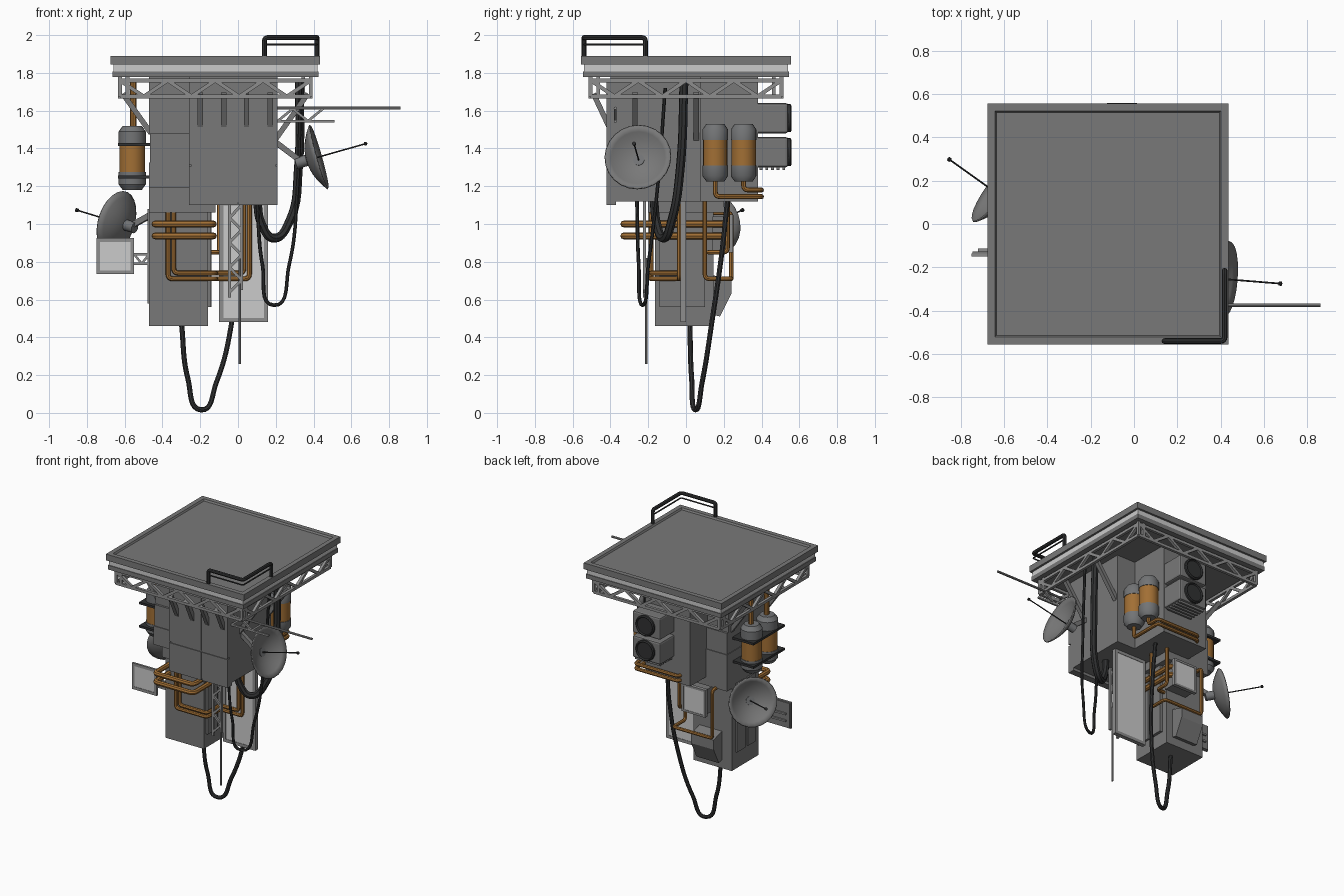
import bpy, bmesh, math
from mathutils import Vector as V

if "Cube" in bpy.data.objects:
    bpy.data.objects.remove(bpy.data.objects["Cube"])

def mat(name, r, g, b):
    m = bpy.data.materials.new(name)
    m.diffuse_color = (r, g, b, 1)
    m.use_nodes = True
    m.node_tree.nodes["Principled BSDF"].inputs["Base Color"].default_value = m.diffuse_color
    return m
GREY = mat("hull_grey", .19, .19, .19)
STEEL = mat("frame_grey", .27, .27, .27)
LIGHT = mat("pale_panel", .60, .60, .60)
COPPER = mat("copper", .36, .16, .035)
BLACK = mat("black_rubber", .03, .031, .032)
CAP = mat("cap_grey", .17, .175, .18)

def finish(name, bm, m, smooth=False):
    bmesh.ops.recalc_face_normals(bm, faces=bm.faces)
    me = bpy.data.meshes.new(name)
    bm.to_mesh(me)
    bm.free()
    me.materials.append(m)
    ob = bpy.data.objects.new(name, me)
    bpy.context.collection.objects.link(ob)
    if smooth:
        shade(ob)
    return ob

def shade(ob):
    bpy.ops.object.select_all(action='DESELECT')
    ob.select_set(True)
    bpy.context.view_layer.objects.active = ob
    bpy.ops.object.shade_smooth_by_angle(angle=math.radians(35))

def add_box(bm, x0, x1, y0, y1, z0, z1):
    g = bmesh.ops.create_cube(bm, size=1)
    for v in g['verts']:
        v.co = V(((x0 + x1) / 2 + v.co.x * (x1 - x0), (y0 + y1) / 2 + v.co.y * (y1 - y0),
                  (z0 + z1) / 2 + v.co.z * (z1 - z0)))

def boxes(name, m, *dims):
    bm = bmesh.new()
    for d in dims:
        add_box(bm, *d)
    return finish(name, bm, m)

def bars(name, m, segs, w):
    """square bars between point pairs"""
    bm = bmesh.new()
    for a, b in segs:
        a, b = V(a), V(b)
        q = (b - a).to_track_quat('Z', 'Y')
        g = bmesh.ops.create_cube(bm, size=1)
        for v in g['verts']:
            v.co = (a + b) / 2 + q @ V((v.co.x * w, v.co.y * w, v.co.z * (b - a).length))
    return finish(name, bm, m)

def lathe(name, m, prof, origin, axis=(0, 0, 1), n=20):
    """spin (radius, height) points around an axis"""
    bm = bmesh.new()
    q = V(axis).to_track_quat('Z', 'Y')
    vs = [bm.verts.new((r, 0, h)) for r, h in prof]
    es = [bm.edges.new(p) for p in zip(vs, vs[1:])]
    bmesh.ops.spin(bm, geom=vs + es, cent=(0, 0, 0), axis=(0, 0, 1), angle=2 * math.pi, steps=n)
    bmesh.ops.remove_doubles(bm, verts=bm.verts, dist=1e-5)
    for v in bm.verts:
        v.co = q @ v.co + V(origin)
    return finish(name, bm, m, True)

def tube(name, m, pts, r, bend=0.0, soft=False):
    """round tube: soft hanging cable, or pipe with rounded corners"""
    pts = [V(p) for p in pts]
    cu = bpy.data.curves.new(name, 'CURVE')
    cu.dimensions, cu.bevel_depth, cu.bevel_resolution, cu.use_fill_caps = '3D', r, 2, True
    if soft:
        sp = cu.splines.new('BEZIER')
        sp.bezier_points.add(len(pts) - 1)
        for bp, p in zip(sp.bezier_points, pts):
            bp.co, bp.handle_left_type, bp.handle_right_type = p, 'AUTO', 'AUTO'
        sp.resolution_u = 8
    else:
        path = [pts[0]]
        for a, c, b in zip(pts, pts[1:], pts[2:]):
            p, s = c + (a - c).normalized() * bend, c + (b - c).normalized() * bend
            path += [p.lerp(c, t).lerp(c.lerp(s, t), t) for t in (0, .25, .5, .75, 1)]
        path.append(pts[-1])
        sp = cu.splines.new('POLY')
        sp.points.add(len(path) - 1)
        for q, p in zip(sp.points, path):
            q.co = (*p, 1)
    cu.materials.append(m)
    ob = bpy.data.objects.new(name, cu)
    bpy.context.collection.objects.link(ob)
    bpy.ops.object.select_all(action='DESELECT')
    ob.select_set(True)
    bpy.context.view_layer.objects.active = ob
    bpy.ops.object.convert(target='MESH')
    shade(bpy.context.object)

# platform: stacked slabs, recessed deck
CX = -.12
def slab(name, m, h, z0, z1):
    return boxes(name, m, (CX - h, CX + h, -h, h, z0, z1))
slab("platform_base", GREY, .545, 1.777, 1.808)
slab("platform_band", LIGHT, .54, 1.805, 1.85)
deck = slab("platform_deck", GREY, .555, 1.845, 1.89)
bm = bmesh.new()
bm.from_mesh(deck.data)
top = [f for f in bm.faces if f.normal.z > .9]
bmesh.ops.inset_region(bm, faces=top, thickness=.047)
bmesh.ops.inset_region(bm, faces=top, thickness=.01, depth=-.012)
bm.to_mesh(deck.data)
bm.free()

# lattice skirt under the platform
segs, h, zt, zb, n = [], .505, 1.76, 1.675, 8
for k in range(4):
    def P(t, z):
        a, b = t, -h
        for _ in range(k):
            a, b = -b, a
        return (CX + a, b, z)
    segs += [(P(-h, zt), P(h, zt)), (P(-h, zb), P(h, zb)), (P(-h, zb), P(-h, 1.78)), (P(-h + .04, zb), P(-h + .04, 1.78))]
    for i in range(n):
        t0, t1 = -h + 2 * h * i / n, -h + 2 * h * (i + 1) / n
        segs.append((P(t0, zb if i % 2 else zt), P(t1, zt if i % 2 else zb)))
bars("skirt_lattice", STEEL, segs, .02)

# hull blocks
boxes("upper_hull", GREY, (-.26, .21, -.40, .08, 1.12, 1.78), (-.30, .06, -.1, .38, 1.12, 1.78))
boxes("front_panels", GREY, (-.26, -.003, -.42, -.37, 1.315, 1.76), (.003, .21, -.42, -.37, 1.315, 1.76),
      (-.26, -.003, -.42, -.37, 1.10, 1.305), (.003, .21, -.42, -.37, 1.10, 1.305), (-.25, .2, -.415, -.38, 1.11, 1.75))
boxes("left_hull", GREY, (-.47, -.2, -.3, .2, 1.19, 1.325), (-.465, -.2, -.295, .195, 1.325, 1.48),
      (-.47, -.2, -.28, .18, 1.48, 1.78), (-.47, -.12, -.2, .2, 1.06, 1.2))
boxes("tower", GREY, (-.47, -.16, -.165, .145, .46, 1.2))
boxes("tower_side_plates", GREY, (-.17, -.14, .0, .1, .56, 1.12), (-.17, -.145, -.14, -.03, .56, 1.1),
      (-.48, -.46, -.12, -.03, .58, 1.08), (-.48, -.46, .0, .1, .58, 1.08))

# wedge hood low on the back of the tower
bm = bmesh.new()
prof = [(.14, .52), (.18, .51), (.24, .63), (.24, .70), (.14, .73)]
f = bm.faces.new([bm.verts.new((-.39, y, z)) for y, z in prof])
g = bmesh.ops.extrude_face_region(bm, geom=[f])
bmesh.ops.translate(bm, vec=(.18, 0, 0), verts=[v for v in g['geom'] if isinstance(v, bmesh.types.BMVert)])
finish("tower_hood", bm, GREY)

# slanted struts from skirt to hull
st = [((x, -.49, 1.69), (x, -.41, 1.52)) for x in (-.2, -.075, .045, .17)]
st += [((.37, y, 1.69), (.2, y, 1.45)) for y in (-.27, .055)]
st += [((-.61, y, 1.69), (-.46, y, 1.48)) for y in (-.24, .14)]
bars("slanted_struts", GREY, st, .028)

# gas tanks, pairs on left and right
def tank(x, y, z0, z1, r):
    c = .28 * (z1 - z0)
    lathe("tank_body", COPPER, [(r * .95, z0 + c * .9), (r * .95, z1 - c * .9)], (x, y, 0))
    for s, z in ((1, z0), (-1, z1)):
        lathe("tank_cap", CAP, [(0, z), (r * .7, z), (r, z + s * .03), (r, z + s * c), (0, z + s * c)], (x, y, 0))
for y in (.045, -.135):
    tank(-.56, y, 1.18, 1.52, .072)
    tube("tank_riser", COPPER, [(-.555, y, 1.5), (-.555, y, 1.77)], .018)
boxes("tank_brackets", BLACK, *[(-.635, -.46, -.23, .13, z - .008, z + .008) for z in (1.42, 1.25)])
for i, y in enumerate((.155, .305)):
    tank(.13, y, 1.225, 1.53, .068)
    z, e = 1.145 + i * .035, .40
    tube("tank_outlet", COPPER, [(.13, y, 1.24), (.13, y, z), (.13, e, z), (-.22, e, z), (-.22, .3, z)], .013, .025)

# rear cooling units with fans
for z in (1.56, 1.38):
    ob = boxes("cooling_unit", GREY, (-.17, .055, .36, .54, z - .08, z + .08))
    b = ob.modifiers.new("bevel", 'BEVEL')
    b.width, b.segments = .012, 2
    lathe("cooling_fan", BLACK, [(0, .0), (.074, .0), (.074, .018), (.066, .024), (.06, .016), (0, .016)],
          (-.055, .535, z), (0, 1, 0), 24)
boxes("cooling_slats", GREY, *[(-.16, .045, .39 + i * .03, .405 + i * .03, 1.285, 1.305) for i in range(5)])

# pale screens with frames
def screen(name, x0, x1, y0, y1, z0, z1, f):
    boxes(name + "_pane", LIGHT, (x0 + f, x1 - f, y0 + .003, y1 - .003, z0 + f, z1 - f))
    boxes(name + "_frame", STEEL, (x0, x0 + f, y0, y1, z0, z1), (x1 - f, x1, y0, y1, z0, z1),
          (x0 + f, x1 - f, y0, y1, z0, z0 + f), (x0 + f, x1 - f, y0, y1, z1 - f, z1))
screen("tall_screen", -.10, .16, -.03, .0, .48, 1.12, .022)
screen("small_screen", -.75, -.55, -.15, -.135, .735, .925, .02)
boxes("small_screen_back", GREY, (-.745, -.555, -.138, -.128, .74, .92))
boxes("rear_screen_box", GREY, (-.32, -.15, .14, .23, .86, 1.04))
screen("rear_screen", -.33, -.14, .225, .25, .85, 1.05, .015)
bars("screen_bracket", STEEL, [((-.72, -.12, z), (-.46, -.12, z)) for z in (.79, .84)]
     + [((-.55, -.12, .84), (-.51, -.12, .79)), ((-.51, -.12, .79), (-.47, -.12, .84))], .012)

# hanging lattice mast and aerial
m = [((-.045, -.22, 1.13), (-.045, -.22, .61)), ((.02, -.22, 1.13), (.02, -.22, .65))]
for i in range(7):
    a, b = 1.1 - i * .066, 1.1 - (i + 1) * .066
    m.append(((-.045 if i % 2 else .02, -.22, a), (.02 if i % 2 else -.045, -.22, b)))
bars("hanging_mast", STEEL, m, .015)
tube("hanging_aerial", STEEL, [(.01, -.21, .82), (.01, -.21, .26)], .007)

# side lattice boom
y = -.375
m = [((.2, y, 1.545), (.51, y, 1.545))]
for i in range(3):
    x = .21 + i * .08
    m.append(((x, y, 1.61 if i % 2 else 1.545), (x + .08, y, 1.545 if i % 2 else 1.61)))
bars("side_boom", STEEL, m, .013)
tube("side_boom_rod", STEEL, [(.2, y, 1.613), (.86, y, 1.613)], .008)

# dishes with feed horn and arm
def dish(c, tip, r, foot):
    c, tip = V(c), V(tip)
    ax = (tip - c).normalized()
    d = .065
    prof = [(r * i / 6, d * (i / 6) ** 2 - d) for i in range(7)]
    ob = lathe("dish_bowl", GREY, prof, c, ax, 24)
    s = ob.modifiers.new("thickness", 'SOLIDIFY')
    s.thickness, s.offset = .008, 0
    tube("dish_feed_rod", BLACK, [c - ax * d, tip], .004)
    lathe("dish_feed_tip", BLACK, [(0, -.01), (.01, -.006), (.01, .006), (0, .01)], tip, ax, 10)
    back = c - ax * (d + .03)
    lathe("dish_hub", CAP, [(0, -.03), (.03, -.03), (.03, .04), (0, .04)], back, ax, 12)
    bars("dish_arm", GREY, [(foot, back)], .03)
dish((.428, -.255, 1.355), (.675, -.275, 1.425), .175, (.19, -.25, 1.44))
dish((-.645, .15, 1.01), (-.852, .298, 1.073), .168, (-.44, .04, 1.06))

# copper pipework round the tower
for z in (1.0, .937):
    tube("belt_pipe", COPPER, [(-.44, -.12, z), (-.44, -.33, z), (-.13, -.33, z), (-.13, .22, z), (-.2, .22, z)], .018, .03)
for o in (0, .03):
    z = .71 + o
    tube("front_drop_pipe", COPPER, [(-.37 + o, -.185, 1.13), (-.37 + o, -.185, z), (-.12, -.185, z), (-.12, -.035, z),
         (.06 - o, -.035, z), (.06 - o, -.035, 1.13)], .013, .025)
tube("rear_drop_pipe", COPPER, [(-.065, .1, 1.13), (-.065, .1, .71), (-.065, .24, .71), (-.38, .24, .71),
     (-.38, .24, 1.06), (-.38, .14, 1.06)], .012, .025)
tube("rear_short_pipe", COPPER, [(-.1, .22, 1.13), (-.1, .22, .85), (-.1, .12, .85), (-.2, .12, .85)], .012, .025)

# hanging cables
tube("thick_cable", BLACK, [(.325, -.01, 1.77), (.32, -.03, 1.3), (.275, -.075, 1.02), (.19, -.12, .925),
     (.125, -.155, 1.0), (.1, -.17, 1.13)], .024, soft=True)
tube("thin_cable", BLACK, [(.33, -.11, 1.72), (.315, -.15, 1.2), (.27, -.2, .78), (.19, -.23, .57),
     (.13, -.25, .78), (.1, -.26, 1.13)], .01, soft=True)
tube("long_cable", BLACK, [(-.3, .02, .48), (-.265, .03, .18), (-.195, .05, .016), (-.115, .085, .16),
     (-.03, .14, .5), (.0, .19, .85), (.0, .22, 1.13)], .014, soft=True)

# corner guard rail
tube("guard_rail", BLACK, [(.14, -.54, 1.87), (.14, -.54, 1.987), (.418, -.54, 1.987), (.418, -.215, 1.987),
     (.418, -.215, 1.87)], .013, .02)
tube("guard_mid_rail", BLACK, [(.14, -.54, 1.95), (.418, -.54, 1.95), (.418, -.215, 1.95)], .005, .01)
